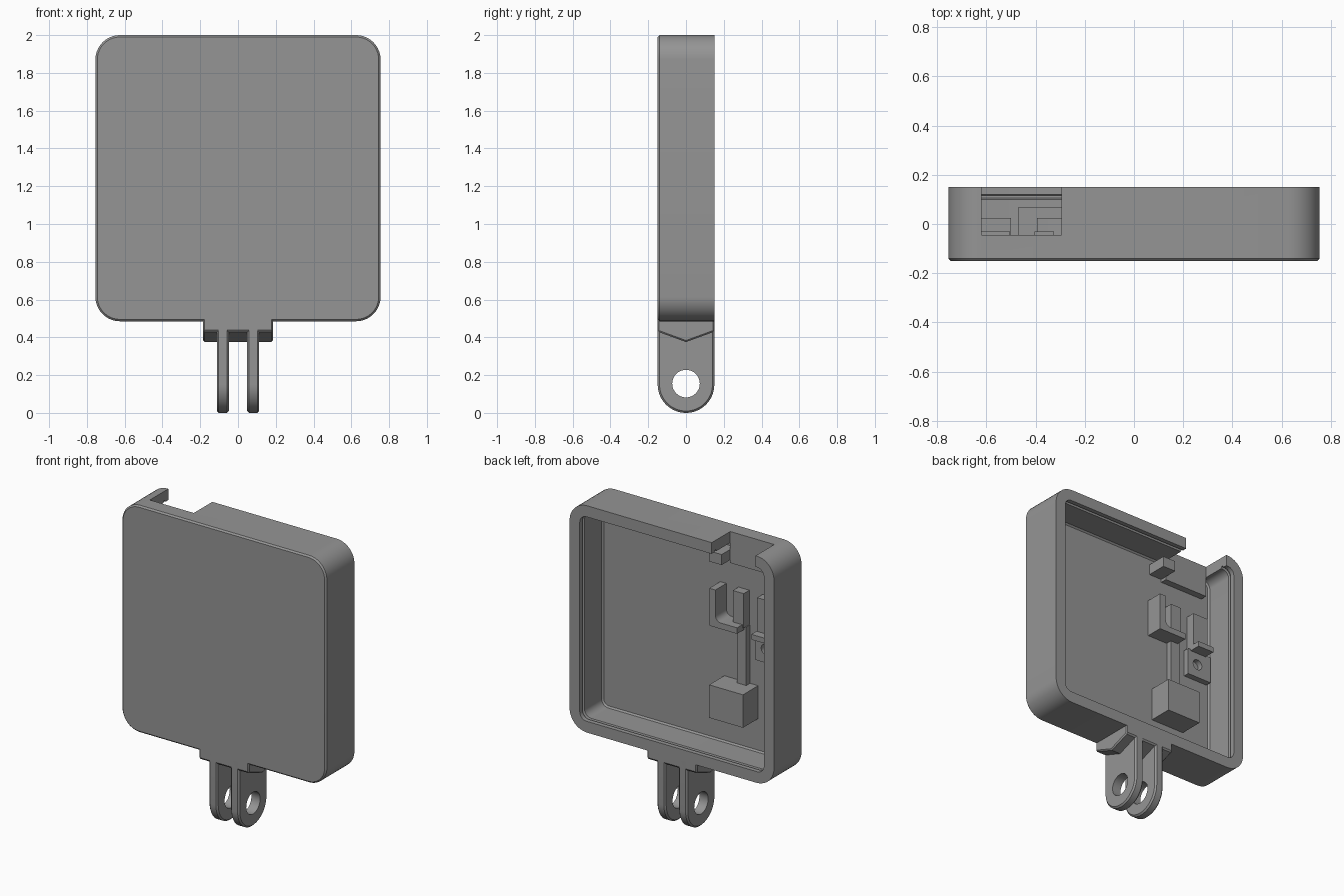
import bpy, bmesh, math

if "Cube" in bpy.data.objects:
    bpy.data.objects.remove(bpy.data.objects["Cube"])

grey = bpy.data.materials.new("matte grey")
grey.diffuse_color = (0.3, 0.3, 0.3, 1)
grey.use_nodes = True
grey.node_tree.nodes["Principled BSDF"].inputs["Base Color"].default_value = grey.diffuse_color


def finish(name, bm):
    bmesh.ops.recalc_face_normals(bm, faces=bm.faces[:])
    mesh = bpy.data.meshes.new(name)
    bm.to_mesh(mesh)
    bm.free()
    mesh.materials.append(grey)
    ob = bpy.data.objects.new(name, mesh)
    bpy.context.collection.objects.link(ob)
    return ob


def loft(name, rings):
    """Capped solid through matching rings of points."""
    bm = bmesh.new()
    loops = [[bm.verts.new(p) for p in ring] for ring in rings]
    n = len(loops[0])
    for a, b in zip(loops, loops[1:]):
        for i in range(n):
            j = (i + 1) % n
            bm.faces.new((a[i], a[j], b[j], b[i]))
    bm.faces.new(loops[0])
    bm.faces.new(loops[-1][::-1])
    return finish(name, bm)


def rounded(inset, r, y, seg=10):
    """Rounded rectangle of the case outline, shrunk by inset, at depth y."""
    hx, hz, zc = 0.755 - inset, 0.7575 - inset, 1.2425
    pts = []
    for k, (sx, sz) in enumerate([(1, 1), (-1, 1), (-1, -1), (1, -1)]):
        for i in range(seg + 1):
            t = math.pi / 2 * (k + i / seg)
            pts.append((sx * (hx - r) + r * math.cos(t), y,
                        zc + sz * (hz - r) + r * math.sin(t)))
    return pts


def box(name, x0, x1, y0, y1, z0, z1):
    return loft(name, [[(x0, y0, z), (x1, y0, z), (x1, y1, z), (x0, y1, z)]
                       for z in (z0, z1)])


def extrude_x(name, profile, x0, x1):
    return loft(name, [[(x, y, z) for y, z in profile] for x in (x0, x1)])


def apply(ob):
    dg = bpy.context.evaluated_depsgraph_get()
    mesh = bpy.data.meshes.new_from_object(ob.evaluated_get(dg))
    ob.modifiers.clear()
    ob.data = mesh


def cut(ob, cutter):
    m = ob.modifiers.new("cut", "BOOLEAN")
    m.operation, m.solver, m.object = "DIFFERENCE", "EXACT", cutter
    apply(ob)
    bpy.data.objects.remove(cutter)


def bevel(ob, width, angle=50):
    m = ob.modifiers.new("bevel", "BEVEL")
    m.width, m.segments = width, 1
    m.limit_method, m.angle_limit = "ANGLE", math.radians(angle)
    apply(ob)


def circle(r, yc, zc, n=40):
    return [(yc + r * math.cos(2 * math.pi * i / n),
             zc + r * math.sin(2 * math.pi * i / n)) for i in range(n)]


# Case shell: rounded tray open at the back, with a lid groove and top notch
FLOOR = -0.09
case = loft("case", [rounded(0.01, 0.12, -0.15), rounded(0, 0.13, -0.14),
                     rounded(0, 0.13, 0.15)])
cut(case, loft("pocket_cutter", [
    rounded(0.085, 0.04, FLOOR), rounded(0.075, 0.05, FLOOR + 0.01),
    rounded(0.075, 0.05, 0.1), rounded(0.063, 0.06, 0.105),
    rounded(0.063, 0.06, 0.115), rounded(0.075, 0.05, 0.12),
    rounded(0.075, 0.05, 0.2)]))
cut(case, box("notch_cutter", -0.62, -0.295, -0.045, 0.2, 1.88, 2.1))

# Supports standing on the tray floor
B = FLOOR - 0.02
box("notch_pad", -0.62, -0.295, B, -0.045, 1.79, 1.95)
box("notch_post", -0.295, -0.2, B, 0.045, 1.81, 1.88)
box("support_block", -0.47, -0.22, B, 0.07, 0.78, 1.0)
box("guide_rail", -0.41, -0.34, B, -0.05, 0.99, 1.39)
box("inner_post", -0.405, -0.325, B, -0.03, 1.39, 1.62)
box("outer_post", -0.62, -0.505, B, -0.03, 1.38, 1.62)
box("outer_flange", -0.62, -0.5, B, 0.025, 1.36, 1.395)

# L-shaped bracket with a filleted inner corner
corner = [(-0.275 + 0.04 * math.cos(t), 1.45 + 0.04 * math.sin(t))
          for t in [-math.pi / 2 * i / 6 for i in range(7)]]
ell = [(-0.19, 1.37), (-0.19, 1.62), (-0.235, 1.62)] + corner + \
      [(-0.395, 1.41), (-0.395, 1.37)]
loft("corner_bracket", [[(x, y, z) for x, z in ell] for y in (B, 0.025)])

# Screw pad with a round hole
pad = box("screw_pad", -0.66, -0.48, B, -0.05, 1.19, 1.37)
cut(pad, loft("screw_cutter", [[(x, y, z) for x, z in circle(0.035, -0.555, 1.28, 24)]
                               for y in (FLOOR + 0.005, 0.0)]))

# Mount base with a V-shaped underside
base = extrude_x("mount_base", [(-0.15, 0.52), (-0.15, 0.43), (0, 0.375),
                                (0.15, 0.43), (0.15, 0.52)], -0.185, 0.185)
bevel(base, 0.008)

# Two mount prongs with rounded ends and a cross hole
tongue = [(0.15 * math.cos(t), 0.15 + 0.15 * math.sin(t))
          for t in [math.pi * (1 + i / 28) for i in range(29)]]
for side, x0, x1 in (("left", -0.112, -0.048), ("right", 0.048, 0.112)):
    prong = extrude_x(side + "_prong", tongue + [(0.15, 0.5), (-0.15, 0.5)], x0, x1)
    bevel(prong, 0.01)
    cut(prong, extrude_x("hole_cutter", circle(0.073, 0, 0.155), x0 - 0.1, x1 + 0.1))

# Smooth the rounded surfaces, keep the edges sharp
for ob in bpy.context.scene.objects:
    ob.select_set(True)
bpy.context.view_layer.objects.active = case
bpy.ops.object.shade_smooth_by_angle(angle=math.radians(30))
